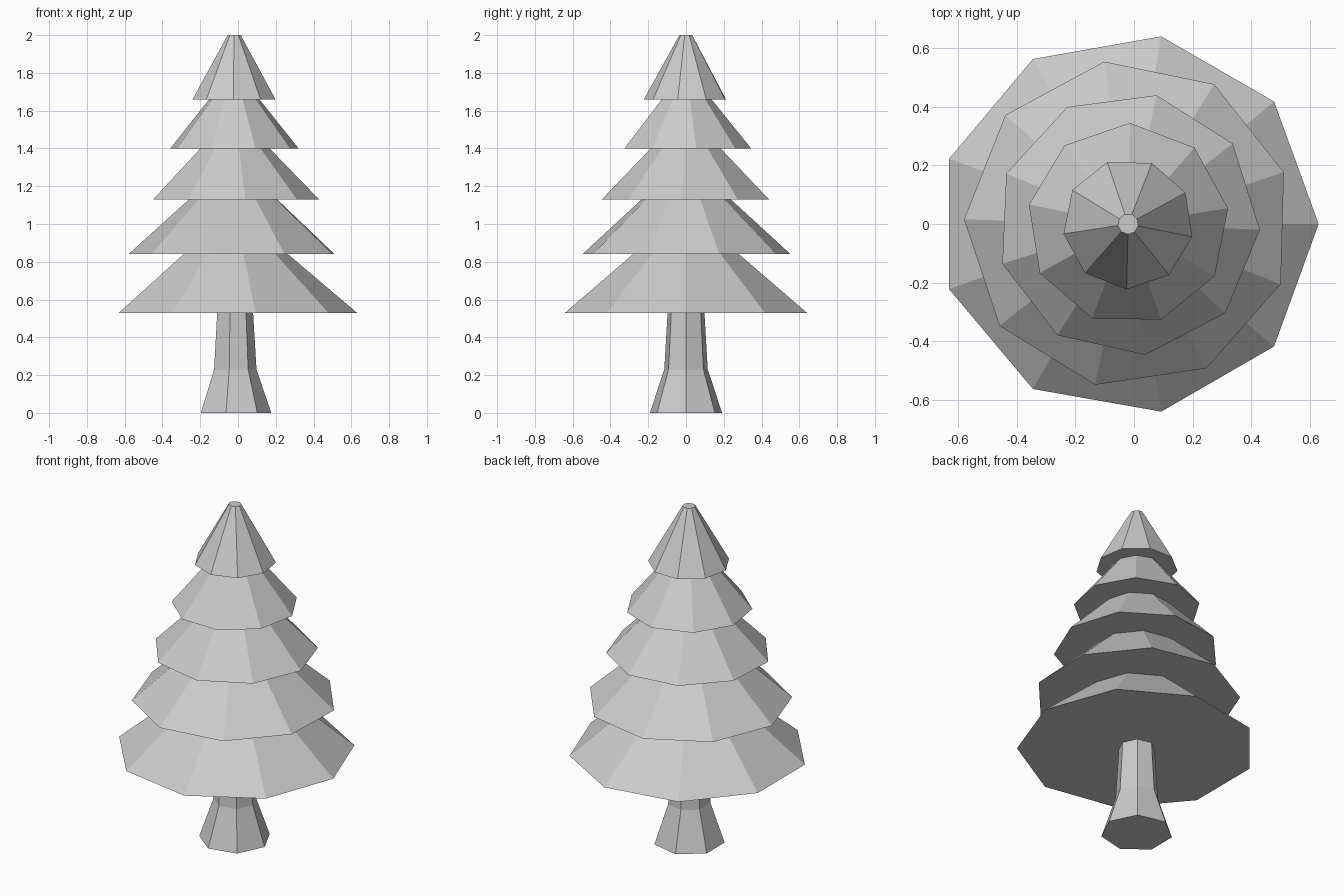
import bpy
import bmesh
from math import cos, sin, radians, tau

default = bpy.data.objects.get("Cube")
if default:
    bpy.data.objects.remove(default, do_unlink=True)

grey = bpy.data.materials.new("plain_grey")
grey.use_nodes = True
colour = (0.6, 0.6, 0.6, 1)
grey.diffuse_color = colour
grey.node_tree.nodes["Principled BSDF"].inputs["Base Color"].default_value = colour

AXIS_X = -0.02  # the tree axis sits slightly off centre


def loft(name, sides, angle, profile):
    """Closed flat-shaded solid through polygon rings given as (radius, height)."""
    bm = bmesh.new()
    rings = []
    for radius, z in profile:
        turns = [radians(angle) + tau * i / sides for i in range(sides)]
        rings.append([bm.verts.new((radius * cos(t), radius * sin(t), z)) for t in turns])
    for low, high in zip(rings, rings[1:]):
        for i in range(sides):
            j = (i + 1) % sides
            bm.faces.new((low[i], low[j], high[j], high[i]))
    bm.faces.new(rings[0][::-1])
    bm.faces.new(rings[-1])
    mesh = bpy.data.meshes.new(name)
    bm.to_mesh(mesh)
    bm.free()
    mesh.materials.append(grey)
    obj = bpy.data.objects.new(name, mesh)
    obj.location.x = AXIS_X
    bpy.context.collection.objects.link(obj)
    return obj


# Trunk with a flared foot
loft("trunk", 7, 0, [(0.196, 0), (0.118, 0.23), (0.1, 0.53)])

# Branch tiers: bottom height, bottom radius, top radius, turn in degrees
tiers = [
    (0.53, 0.65, 0.285, 0),
    (0.84, 0.56, 0.24, 18.4),
    (1.13, 0.45, 0.188, -2.5),
    (1.40, 0.345, 0.135, 9),
    (1.66, 0.223, 0.035, -11.3),
]
tops = [t[0] for t in tiers[1:]] + [2.0]
for n, ((z, wide, narrow, turn), top) in enumerate(zip(tiers, tops), 1):
    loft(f"branch_tier_{n}", 9, turn, [(wide, z), (narrow, top)])
